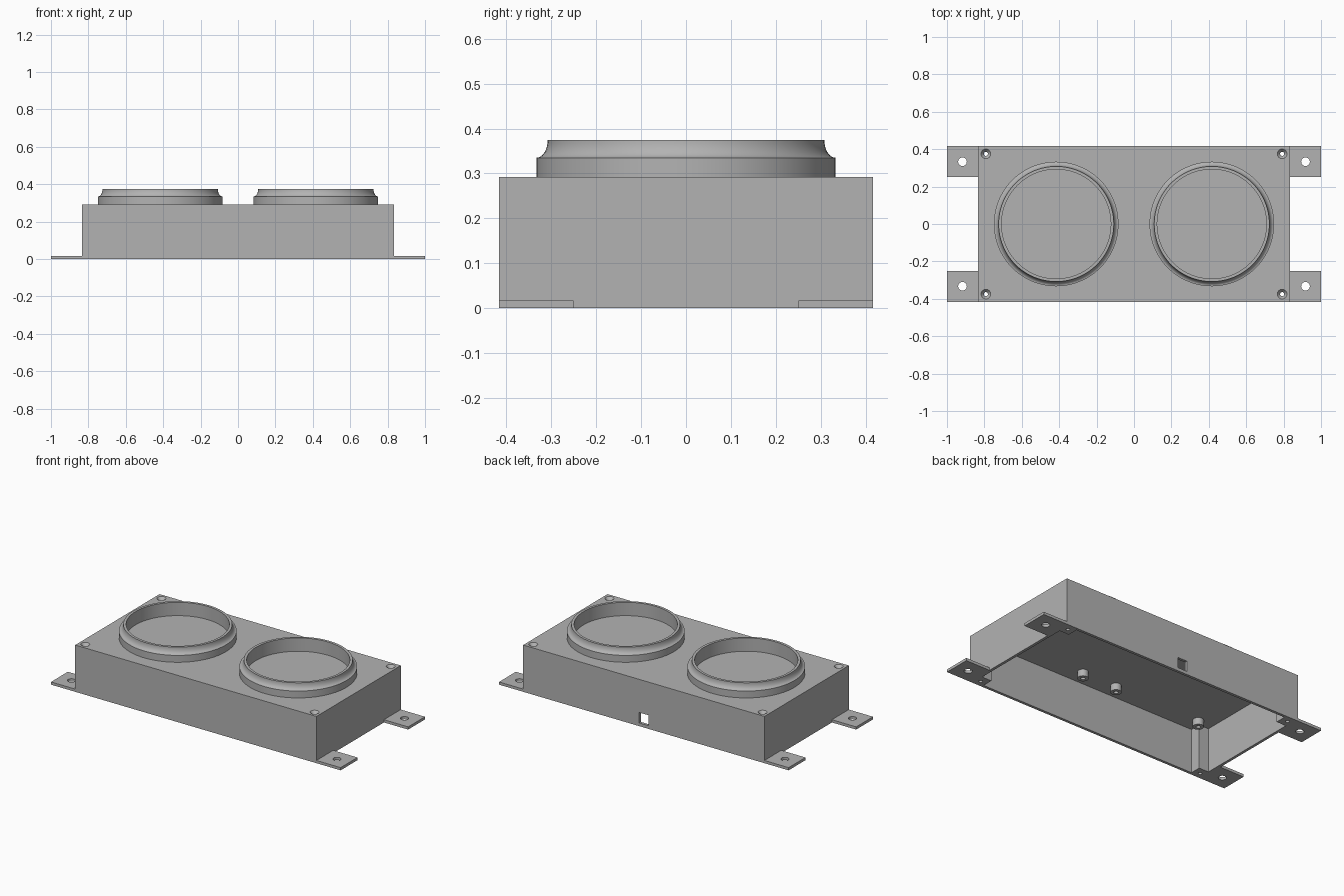
import bpy
import math

cube = bpy.data.objects.get("Cube")
if cube:
    bpy.data.objects.remove(cube, do_unlink=True)

HX, HY, TOP = 0.833, 0.416, 0.292   # body half sizes and height
WALL = 0.017

grey = bpy.data.materials.new("plain grey")
grey.use_nodes = True
GREY = (0.45, 0.45, 0.45, 1)
grey.diffuse_color = GREY
grey.node_tree.nodes["Principled BSDF"].inputs["Base Color"].default_value = GREY


def finish(obj, name):
    obj.name = name
    obj.data.materials.clear()
    obj.data.materials.append(grey)
    return obj


def box(name, x0, x1, y0, y1, z0, z1):
    bpy.ops.mesh.primitive_cube_add(size=1, location=((x0 + x1) / 2, (y0 + y1) / 2, (z0 + z1) / 2))
    obj = bpy.context.object
    obj.scale = (abs(x1 - x0), abs(y1 - y0), z1 - z0)
    bpy.ops.object.transform_apply(location=True, scale=True)
    return finish(obj, name)


def lathe(name, profile, x, y, steps, closed=True):
    """Spin (radius, z) points about a vertical axis; closed profiles make rings."""
    verts, faces, n = [], [], len(profile)
    for i in range(steps):
        a = 2 * math.pi * i / steps
        verts += [(x + r * math.cos(a), y + r * math.sin(a), z) for r, z in profile]
    for i in range(steps):
        j = (i + 1) % steps
        for k in range(n if closed else n - 1):
            m = (k + 1) % n
            faces.append((i * n + k, j * n + k, j * n + m, i * n + m))
    if not closed:
        faces.append([i * n for i in reversed(range(steps))])
        faces.append([i * n + n - 1 for i in range(steps)])
    mesh = bpy.data.meshes.new(name)
    mesh.from_pydata(verts, [], faces)
    obj = bpy.data.objects.new(name, mesh)
    bpy.context.collection.objects.link(obj)
    return finish(obj, name)


def combine(target, other, operation):
    mod = target.modifiers.new("cut", "BOOLEAN")
    mod.operation, mod.solver, mod.object = operation, "EXACT", other
    bpy.context.view_layer.objects.active = target
    bpy.ops.object.modifier_apply(modifier=mod.name)
    bpy.data.objects.remove(other, do_unlink=True)


def smooth(obj):
    bpy.ops.object.select_all(action="DESELECT")
    obj.select_set(True)
    bpy.context.view_layer.objects.active = obj
    bpy.ops.object.shade_smooth_by_angle(angle=math.radians(30))


corners = [(sx, sy) for sx in (-1, 1) for sy in (-1, 1)]

# Open-bottomed housing
housing = box("housing", -HX, HX, -HY, HY, 0, TOP)
combine(housing, box("cavity", WALL - HX, HX - WALL, WALL - HY, HY - WALL, -0.1, TOP - WALL), "DIFFERENCE")

# Corner screw posts and mounting tabs
for sx, sy in corners:
    combine(housing, box("post", sx * (HX - 0.083), sx * (HX - 0.005),
                         sy * (HY - 0.083), sy * (HY - 0.005), 0, TOP - 0.005), "UNION")
    combine(housing, box("tab", sx * (HX - 0.01), sx, sy * (HY - 0.166), sy * HY, 0, WALL), "UNION")

# Countersunk screw holes and tab holes
for sx, sy in corners:
    screw = [(0.011, -0.1), (0.011, TOP - 0.018), (0.026, TOP), (0.026, TOP + 0.05)]
    combine(housing, lathe("screw_hole", screw, sx * 0.792, sy * 0.375, 24, False), "DIFFERENCE")
    hole = [(0.023, -0.1), (0.023, 0.1)]
    combine(housing, lathe("tab_hole", hole, sx * 0.917, sy * 0.333, 32, False), "DIFFERENCE")

# Cable opening in the back wall
combine(housing, box("cable_opening", -0.033, 0.033, HY - 0.05, HY + 0.05, 0.02, 0.085), "DIFFERENCE")
smooth(housing)

# Raised rings with a concave outer shoulder
shoulder = [(0.333 - 0.025 * math.sin(t), 0.375 - 0.04 * math.cos(t))
            for t in (math.pi / 2 * i / 8 for i in range(9))]
ring_profile = [(0.292, TOP - 0.001), (0.333, TOP - 0.001)] + shoulder + [(0.292, 0.375)]
for side, x in (("right", -0.416), ("left", 0.416)):
    smooth(lathe(side + "_ring", ring_profile, x, 0, 96))
    # Hollow standoffs under the lid
    low, high = TOP - WALL - 0.042, TOP - WALL + 0.001
    tube = [(0.013, low), (0.031, low), (0.031, high), (0.013, high)]
    for i, (sx, sy) in enumerate(corners):
        smooth(lathe(f"{side}_standoff_{i + 1}", tube, x + sx * 0.297, sy * 0.297, 32))
